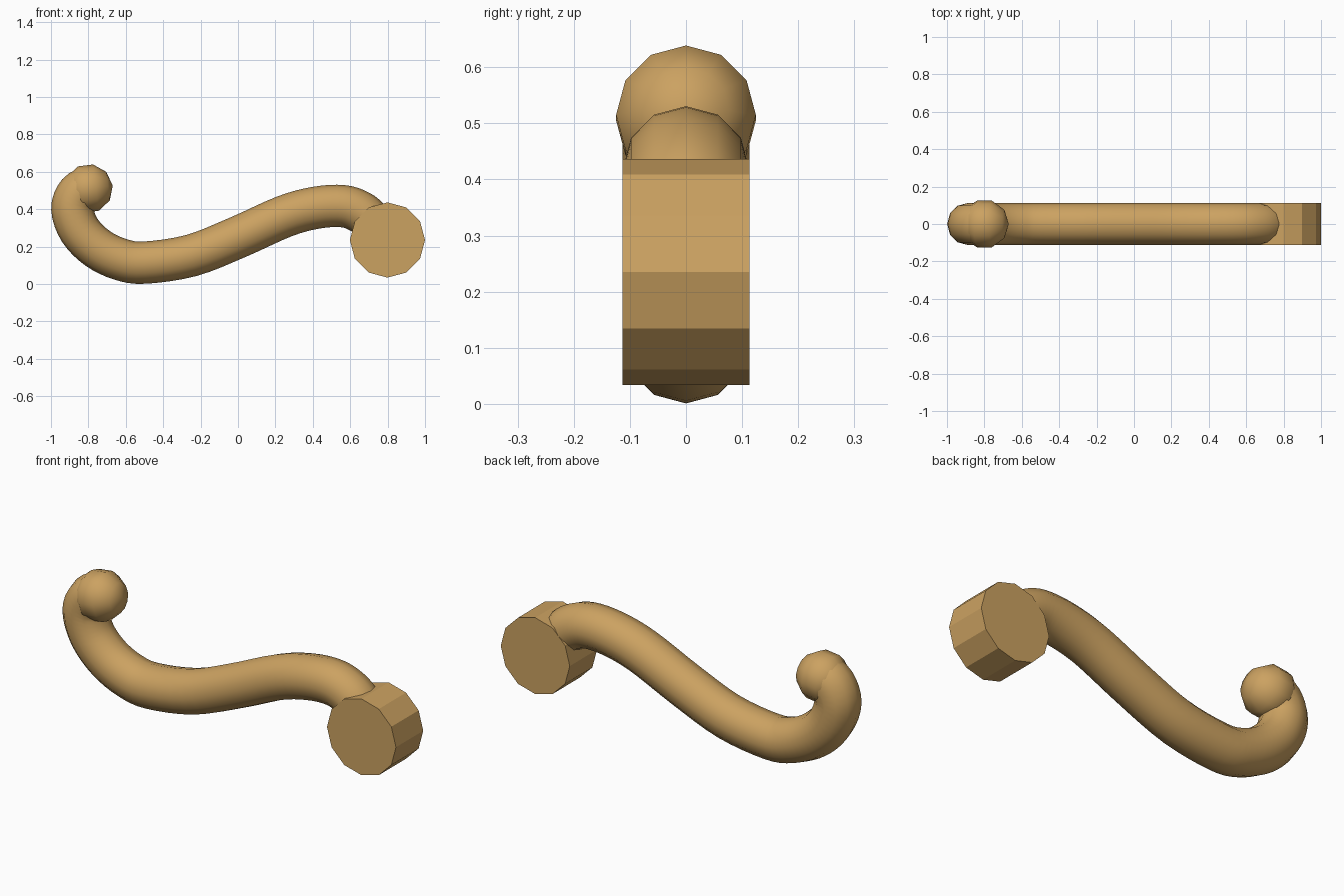
import bpy, bmesh, math
from mathutils import Vector, Matrix

if "Cube" in bpy.data.objects:
    bpy.data.objects.remove(bpy.data.objects["Cube"])

mat = bpy.data.materials.new("tan")
mat.diffuse_color = (0.6, 0.36, 0.12, 1)
mat.use_nodes = True
mat.node_tree.nodes["Principled BSDF"].inputs["Base Color"].default_value = mat.diffuse_color


def make(name, bm, smooth):
    bmesh.ops.recalc_face_normals(bm, faces=bm.faces)
    for f in bm.faces:
        f.smooth = smooth
    me = bpy.data.meshes.new(name)
    bm.to_mesh(me)
    bm.free()
    me.materials.append(mat)
    ob = bpy.data.objects.new(name, me)
    bpy.context.collection.objects.link(ob)
    return ob


# S-shaped handle: 12-sided tube swept along a spline in the xz plane
PATH = [(-0.79, 0.52), (-0.855, 0.485), (-0.886, 0.4), (-0.845, 0.285),
        (-0.75, 0.19), (-0.63, 0.132), (-0.5, 0.114), (-0.25, 0.152),
        (0.0, 0.25), (0.25, 0.362), (0.42, 0.408), (0.56, 0.416),
        (0.65, 0.387), (0.705, 0.34), (0.75, 0.26)]
R, SIDES, STEPS = 0.113, 12, 4


def spline(pts, steps):
    p = [Vector((x, 0, z)) for x, z in pts]
    p = [2 * p[0] - p[1]] + p + [2 * p[-1] - p[-2]]
    out = []
    for a, b, c, d in zip(p, p[1:], p[2:], p[3:]):
        for i in range(steps):
            t = i / steps
            out.append(0.5 * (2 * b + (c - a) * t + (2 * a - 5 * b + 4 * c - d) * t ** 2
                              + (3 * b - a - 3 * c + d) * t ** 3))
    return out + [p[-2]]


centres = spline(PATH, STEPS)
bm = bmesh.new()
rings = []
for i, c in enumerate(centres):
    tan = (centres[min(i + 1, len(centres) - 1)] - centres[max(i - 1, 0)]).normalized()
    side = Vector((-tan.z, 0, tan.x))
    angles = [2 * math.pi * k / SIDES for k in range(SIDES)]
    rings.append([bm.verts.new(c + R * (side * math.cos(a) + Vector((0, math.sin(a), 0))))
                  for a in angles])
for r0, r1 in zip(rings, rings[1:]):
    for k in range(SIDES):
        j = (k + 1) % SIDES
        bm.faces.new((r0[k], r0[j], r1[j], r1[k]))
bm.faces.new(rings[0])
bm.faces.new(rings[-1])
make("curved_handle", bm, True)

# Rounded knob at the curled end
bm = bmesh.new()
bmesh.ops.create_uvsphere(bm, u_segments=12, v_segments=5, radius=0.131,
                          matrix=Matrix.Translation((-0.8, 0, 0.51))
                          @ Matrix.Rotation(math.radians(83), 4, 'Y'))
make("end_knob", bm, True)

# Flat-faced 12-sided pivot disc
bm = bmesh.new()
bmesh.ops.create_cone(bm, cap_ends=True, segments=12, radius1=0.201, radius2=0.201,
                      depth=0.227, matrix=Matrix.Translation((0.799, 0, 0.235))
                      @ Matrix.Rotation(math.radians(90), 4, 'X'))
make("pivot_disc", bm, False)
